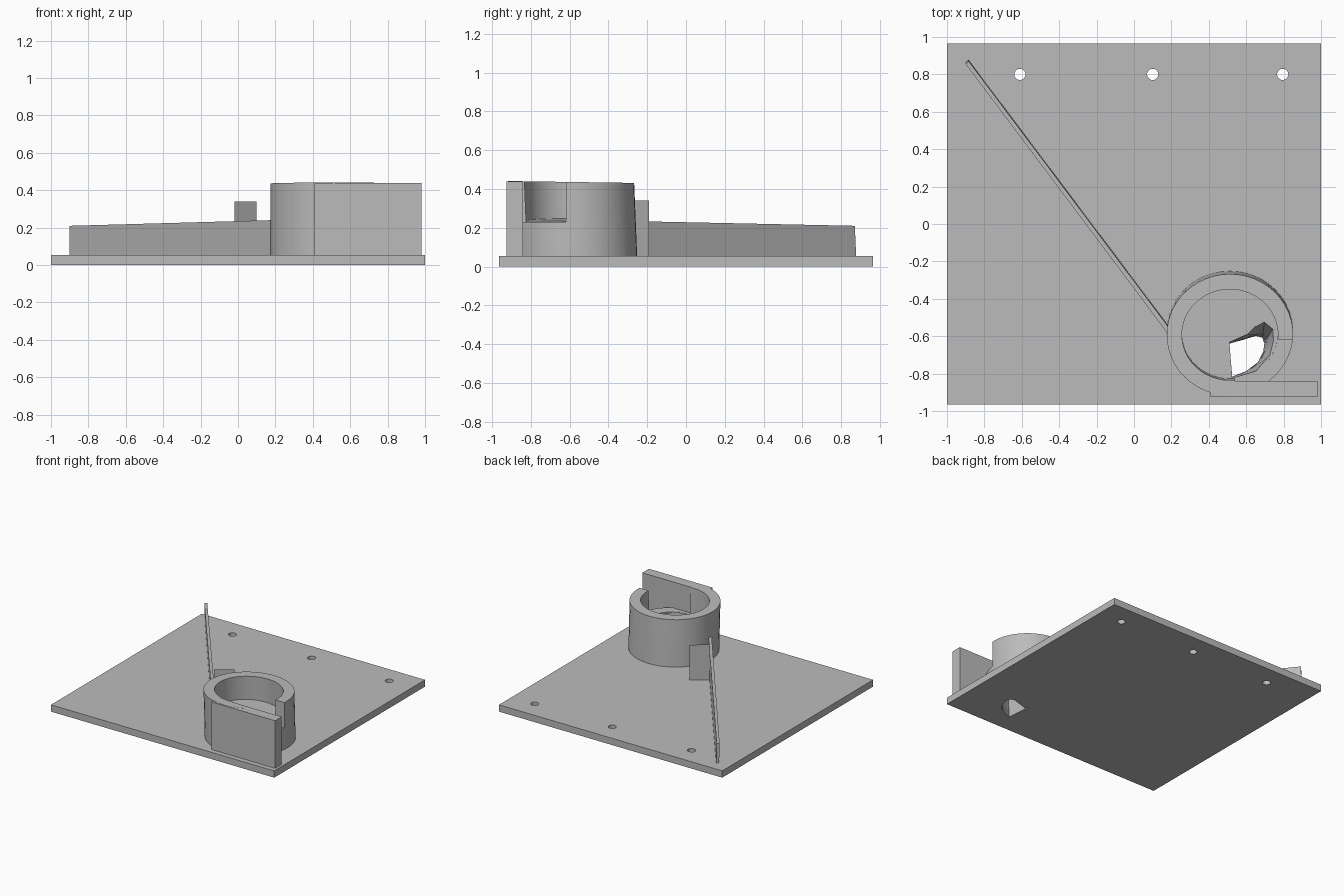
import bpy, bmesh, math

if "Cube" in bpy.data.objects:
    bpy.data.objects.remove(bpy.data.objects["Cube"], do_unlink=True)

grey = bpy.data.materials.new("plain grey")
grey.use_nodes = True
grey.diffuse_color = (0.5, 0.5, 0.5, 1)
grey.node_tree.nodes["Principled BSDF"].inputs["Base Color"].default_value = (0.5, 0.5, 0.5, 1)


def finish(name, bm):
    mesh = bpy.data.meshes.new(name)
    bm.to_mesh(mesh)
    bm.free()
    mesh.materials.append(grey)
    obj = bpy.data.objects.new(name, mesh)
    bpy.context.collection.objects.link(obj)
    return obj


def loft(name, lower, upper):
    """Closed solid between two outlines with the same number of points."""
    bm = bmesh.new()
    a = [bm.verts.new(p) for p in lower]
    b = [bm.verts.new(p) for p in upper]
    bm.faces.new(a[::-1])
    bm.faces.new(b)
    for i in range(len(a)):
        j = (i + 1) % len(a)
        bm.faces.new((a[i], a[j], b[j], b[i]))
    bmesh.ops.recalc_face_normals(bm, faces=bm.faces)
    return finish(name, bm)


def at(points, z):
    return [(x, y, z) for x, y in points]


def box(name, x0, x1, y0, y1, z0, z1):
    outline = [(x0, y0), (x1, y0), (x1, y1), (x0, y1)]
    return loft(name, at(outline, z0), at(outline, z1))


def ellipse(cx, cy, rx, ry, n):
    steps = [2 * math.pi * i / n for i in range(n)]
    return [(cx + rx * math.cos(t), cy + ry * math.sin(t)) for t in steps]


def cut(target, cutter):
    cutter.hide_render = True
    mod = target.modifiers.new("cut", "BOOLEAN")
    mod.operation = "DIFFERENCE"
    mod.solver = "EXACT"
    mod.object = cutter
    bpy.context.view_layer.objects.active = target
    bpy.ops.object.modifier_apply(modifier=mod.name)


def smooth(obj):
    bpy.ops.object.select_all(action="DESELECT")
    obj.select_set(True)
    bpy.context.view_layer.objects.active = obj
    bpy.ops.object.shade_smooth_by_angle(angle=math.radians(30))


PLATE_TOP = 0.055
CUP_X, CUP_Y = 0.513, -0.577


def lean(z):
    """Cup axis leans slightly to the front as it rises."""
    return CUP_Y - 0.04 * (z - PLATE_TOP)


def rim(points):
    return [(x, y, 0.44 - 0.015 * (y + 0.84)) for x, y in points]


# Base plate with three fixing holes
plate = box("base_plate", -1, 1, -0.965, 0.965, 0, PLATE_TOP)
cutters = []
for x in (-0.61, 0.1, 0.795):
    outline = ellipse(x, 0.8, 0.03, 0.03, 24)
    cutters.append(loft("hole_cutter", at(outline, -0.05), at(outline, 0.1)))
    cut(plate, cutters[-1])

# Leaning cup with a slightly sloped floor
cup = loft("cup",
           at(ellipse(CUP_X, lean(0.04), 0.338, 0.325, 48), 0.04),
           rim(ellipse(CUP_X, lean(0.44), 0.338, 0.325, 48)))
floor = [(x, y, 0.235 - 0.05 * (x - CUP_X))
         for x, y in ellipse(CUP_X, lean(0.23), 0.257, 0.243, 48)]
bore = loft("bore_cutter", floor, at(ellipse(CUP_X, lean(0.5), 0.257, 0.243, 48), 0.5))
cut(cup, bore)

# Side entrance in the cup wall
notch = box("notch_cutter", 0.54, 1.0, -0.84, -0.62, 0.23, 0.6)
cut(cup, notch)

# Sloping drain through cup floor and plate
drain_low = [(0.51, -0.64), (0.525, -0.815), (0.60, -0.785), (0.66, -0.74), (0.69, -0.68),
             (0.695, -0.64), (0.685, -0.61), (0.65, -0.60), (0.60, -0.615)]
drain_high = [(0.51, -0.63), (0.525, -0.825), (0.66, -0.785), (0.735, -0.70), (0.755, -0.62),
              (0.75, -0.55), (0.70, -0.51), (0.65, -0.54), (0.60, -0.59)]
drain = loft("drain_cutter", at(drain_low, -0.01), at(drain_high, 0.26))
cut(cup, drain)
cut(plate, drain)
cutters += [bore, notch, drain]
for c in cutters:
    bpy.data.objects.remove(c, do_unlink=True)
smooth(cup)
smooth(plate)

# Straight wall along the front of the cup
box("front_wall", 0.41, 0.98, -0.925, -0.84, 0.05, 0.44)

# Diagonal guide fence, rising gently toward the cup
foot = [(-0.9, 0.862), (0.185, -0.585), (0.2, -0.565), (-0.885, 0.878)]
loft("guide_fence", at(foot, 0.05),
     [(x, y - 0.007, 0.24 - 0.028 * (0.18 - x)) for x, y in foot])

# Thin one-sided panel standing square to the fence
bm = bmesh.new()
corners = [(-0.02, -0.28, 0.055), (-0.02, -0.28, 0.34), (0.1, -0.19, 0.34), (0.1, -0.19, 0.055)]
face = bm.faces.new([bm.verts.new(p) for p in corners])
face.normal_update()
if face.normal.y < 0:
    face.normal_flip()
finish("thin_panel", bm)
